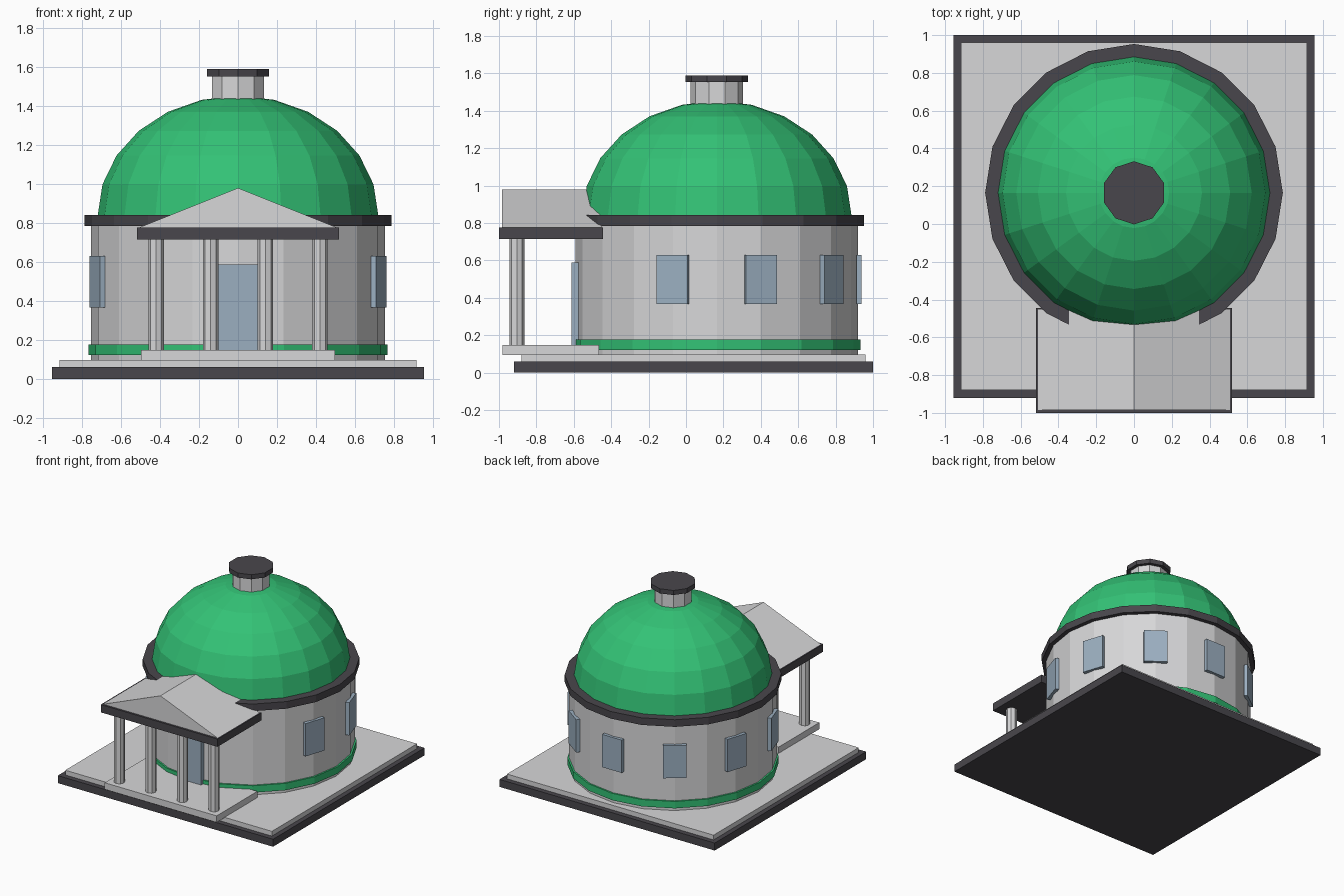
import bpy
import bmesh
from math import sin, cos, pi, radians

old = bpy.data.objects.get("Cube")
if old:
    bpy.data.objects.remove(old, do_unlink=True)


def material(name, rgb):
    m = bpy.data.materials.new(name)
    m.use_nodes = True
    m.diffuse_color = (*rgb, 1)
    m.node_tree.nodes["Principled BSDF"].inputs["Base Color"].default_value = (*rgb, 1)
    return m


STONE = material("pale stone", (0.68, 0.68, 0.69))
DARK = material("dark trim", (0.066, 0.062, 0.072))
GREEN = material("green roof", (0.033, 0.54, 0.18))
GLASS = material("blue glass", (0.33, 0.43, 0.53))
CY = 0.165  # centre of the rotunda along y


def finish(name, bm, mat):
    bmesh.ops.recalc_face_normals(bm, faces=bm.faces)
    me = bpy.data.meshes.new(name)
    bm.to_mesh(me)
    bm.free()
    me.materials.append(mat)
    ob = bpy.data.objects.new(name, me)
    bpy.context.collection.objects.link(ob)
    return ob


def box(name, mat, x, y, z):
    """Box from (min, max) ranges."""
    bm = bmesh.new()
    bmesh.ops.create_cube(bm, size=1)
    for v in bm.verts:
        for i, (lo, hi) in enumerate((x, y, z)):
            v.co[i] = lo + (v.co[i] + 0.5) * (hi - lo)
    return finish(name, bm, mat)


def lathe(name, mat, profile, sides, x=0.0, y=CY):
    """Faceted solid of revolution from (radius, z) points, capped at both ends."""
    bm = bmesh.new()
    rings = []
    for r, z in profile:
        rings.append([bm.verts.new((x + r * sin(2 * pi * i / sides),
                                    y + r * cos(2 * pi * i / sides), z))
                      for i in range(sides)])
    for a, b in zip(rings, rings[1:]):
        for i in range(sides):
            j = (i + 1) % sides
            bm.faces.new((a[i], a[j], b[j], b[i]))
    bm.faces.new(rings[0])
    bm.faces.new(rings[-1])
    return finish(name, bm, mat)


def drum(name, mat, r, z0, z1, sides=20, x=0.0, y=CY):
    return lathe(name, mat, [(r, z0), (r, z1)], sides, x, y)


# Stepped base
box("base_slab", DARK, (-0.955, 0.955), (-0.92, 1.0), (0, 0.06))
box("upper_slab", STONE, (-0.917, 0.917), (-0.88, 0.96), (0.06, 0.098))

# Rotunda
drum("rotunda_wall", STONE, 0.755, 0.098, 0.80)
drum("base_band", GREEN, 0.768, 0.122, 0.177)
drum("cornice", DARK, 0.788, 0.785, 0.842)

# Dome, closed just short of its pole under the lantern
steps = [radians(15 * i) for i in range(6)] + [radians(89)]
lathe("dome", GREEN, [(0.72 * cos(a), 0.84 + 0.613 * sin(a)) for a in steps], 20)

# Lantern
drum("lantern", STONE, 0.14, 1.40, 1.555, 10)
drum("lantern_cap", DARK, 0.167, 1.553, 1.59, 10)

# Windows around the sides and back
for k, deg in enumerate(range(-18, 199, 36)):
    w = box("window_%d" % (k + 1), GLASS, (-0.014, 0.014), (-0.0865, 0.0865), (0.367, 0.63))
    a = radians(deg)
    w.location = (0.76 * cos(a), CY + 0.76 * sin(a), 0)
    w.rotation_euler.z = a

# Door
box("door", GLASS, (-0.1, 0.1), (-0.611, -0.575), (0.148, 0.588))

# Portico
box("portico_floor", STONE, (-0.497, 0.497), (-0.98, -0.465), (0.095, 0.148))
for k in range(4):
    drum("column_%d" % (k + 1), STONE, 0.04, 0.147, 0.72, 8, -0.42 + 0.28 * k, -0.904)
box("portico_eave", DARK, (-0.518, 0.518), (-1.0, -0.445), (0.715, 0.777))

# Gabled portico roof
bm = bmesh.new()
ends = [[bm.verts.new((x, y, z)) for x, z in ((-0.507, 0.777), (0.507, 0.777), (0, 0.98))]
        for y in (-0.984, -0.452)]
for e in ends:
    bm.faces.new(e)
for i in range(3):
    j = (i + 1) % 3
    bm.faces.new((ends[0][i], ends[0][j], ends[1][j], ends[1][i]))
finish("portico_roof", bm, STONE)
